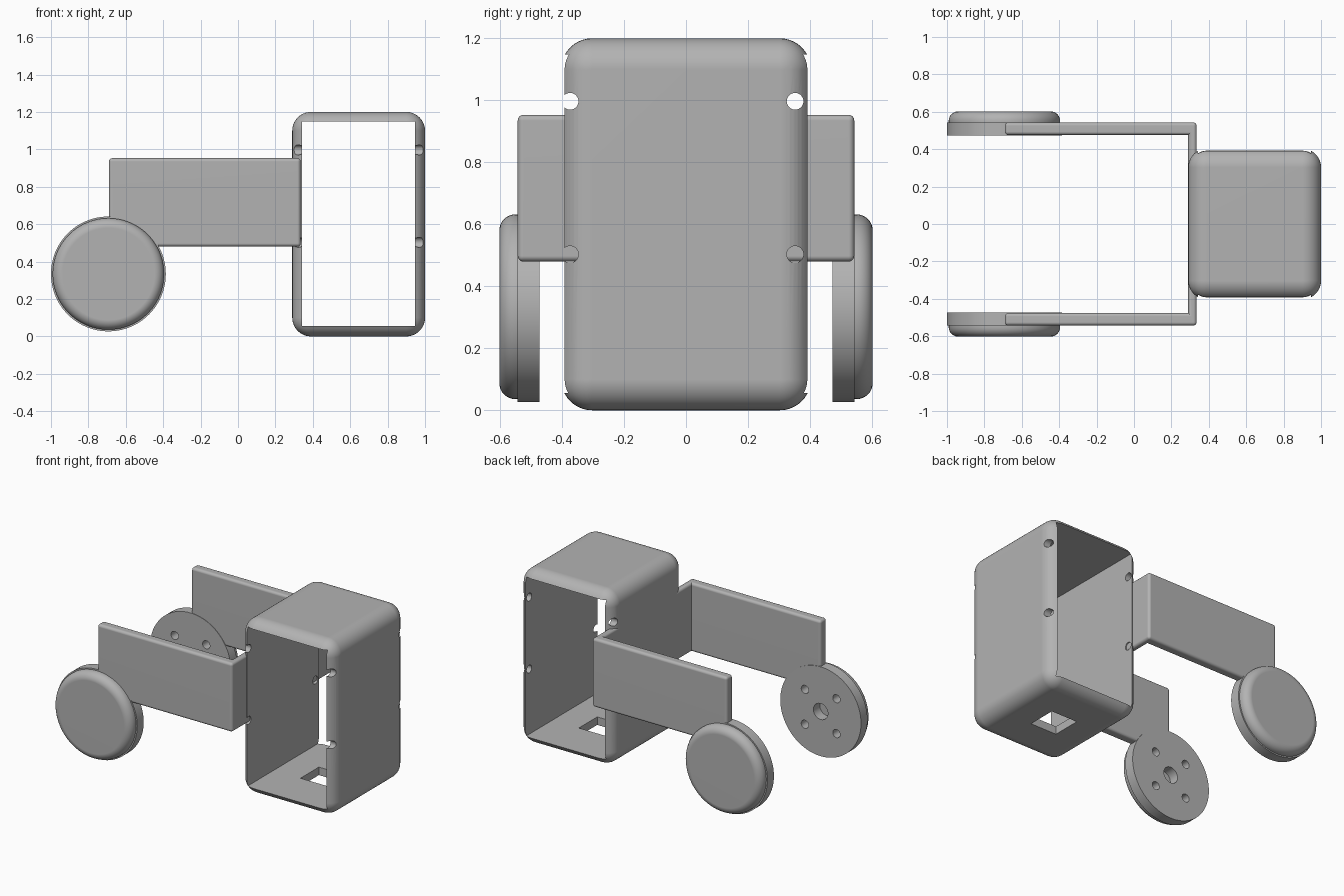
import bpy
import bmesh
from math import radians
from mathutils import Matrix, Vector

cube = bpy.data.objects.get("Cube")
if cube:
    bpy.data.objects.remove(cube, do_unlink=True)

grey = bpy.data.materials.new("plain grey")
grey.use_nodes = True
grey.diffuse_color = (0.45, 0.45, 0.45, 1)
grey.node_tree.nodes["Principled BSDF"].inputs["Base Color"].default_value = (0.45, 0.45, 0.45, 1)


def to_object(name, bm):
    bmesh.ops.recalc_face_normals(bm, faces=bm.faces)
    mesh = bpy.data.meshes.new(name)
    bm.to_mesh(mesh)
    bm.free()
    mesh.materials.append(grey)
    obj = bpy.data.objects.new(name, mesh)
    bpy.context.collection.objects.link(obj)
    return obj


def box(name, low, high, radius=0):
    low, high = Vector(low), Vector(high)
    bm = bmesh.new()
    place = Matrix.Translation((low + high) / 2) @ Matrix.Diagonal((*(high - low), 1))
    bmesh.ops.create_cube(bm, size=1, matrix=place)
    if radius:
        bmesh.ops.bevel(bm, geom=bm.edges[:], offset=radius, segments=10,
                        affect='EDGES', profile=0.5, clamp_overlap=True)
    return to_object(name, bm)


def cylinder(name, centre, radius, length, axis, segments=32):
    bm = bmesh.new()
    turn = Matrix.Rotation(radians(90), 4, 'Y' if axis == 'X' else 'X')
    bmesh.ops.create_cone(bm, cap_ends=True, segments=segments, radius1=radius, radius2=radius,
                          depth=length, matrix=Matrix.Translation(centre) @ turn)
    return to_object(name, bm)


def cut(obj, cutters):
    bpy.context.view_layer.objects.active = obj
    for cutter in cutters:
        cutter.hide_render = True
        mod = obj.modifiers.new("cut", 'BOOLEAN')
        mod.operation, mod.object, mod.solver = 'DIFFERENCE', cutter, 'EXACT'
        bpy.ops.object.modifier_apply(modifier=mod.name)
        bpy.data.objects.remove(cutter, do_unlink=True)


def finish(obj):
    bpy.ops.object.select_all(action='DESELECT')
    obj.select_set(True)
    bpy.context.view_layer.objects.active = obj
    bpy.ops.object.shade_smooth_by_angle(angle=radians(30))
    mod = obj.modifiers.new("clean shading", 'WEIGHTED_NORMAL')
    mod.keep_sharp = True


# Housing: rounded shell open front and back, with screw holes and a floor slot
housing = box("housing", (0.29, -0.403, 0), (1.0, 0.403, 1.2), 0.1)
cutters = [box("opening", (0.342, -1, 0.055), (0.946, 1, 1.148)),
           box("floor_slot", (0.545, -0.1, -0.1), (0.745, 0.1, 0.1))]
for y in (-0.374, 0.352):
    for z in (0.503, 0.997):
        cutters.append(cylinder("screw_hole", (0.645, y, z), 0.027, 1.2, 'X'))
cut(housing, cutters)
finish(housing)

# Bracket: U-shaped plate carrying the two wheels
half = [(0.335, 0.543), (-0.69, 0.543), (-0.69, 0.476), (0.29, 0.476)]
outline = half + [(x, -y) for x, y in reversed(half)]
bm = bmesh.new()
base = bm.faces.new([bm.verts.new((x, y, 0.48)) for x, y in outline])
top = bmesh.ops.extrude_face_region(bm, geom=[base])["geom"]
bmesh.ops.translate(bm, vec=(0, 0, 0.473), verts=[g for g in top if isinstance(g, bmesh.types.BMVert)])
bmesh.ops.recalc_face_normals(bm, faces=bm.faces)
convex = [e for e in bm.edges if e.is_convex]
bmesh.ops.bevel(bm, geom=convex, offset=0.018, segments=5, affect='EDGES', profile=0.5)
finish(to_object("bracket", bm))

# Wheels: drilled hub disc inside, rounded cap outside
cx, cz = -0.693, 0.334
for name, side in (("right", -1), ("left", 1)):
    disc = cylinder(name + "_hub_disc", (cx, side * 0.508, cz), 0.307, 0.07, 'Y', 96)
    holes = [cylinder("axle_hole", (cx, side * 0.508, cz), 0.055, 0.2, 'Y', 48)]
    for dx in (-0.12, 0.12):
        for dz in (-0.12, 0.12):
            holes.append(cylinder("bolt_hole", (cx + dx, side * 0.508, cz + dz), 0.028, 0.2, 'Y'))
    cut(disc, holes)
    finish(disc)

    cap = cylinder(name + "_wheel_cap", (cx, side * 0.5725, cz), 0.298, 0.06, 'Y', 96)
    bm = bmesh.new()
    bm.from_mesh(cap.data)
    rim = [e for e in bm.edges if all(abs(v.co.y) > 0.6 for v in e.verts)]
    bmesh.ops.bevel(bm, geom=rim, offset=0.052, segments=8, affect='EDGES', profile=0.5)
    bm.to_mesh(cap.data)
    bm.free()
    finish(cap)
